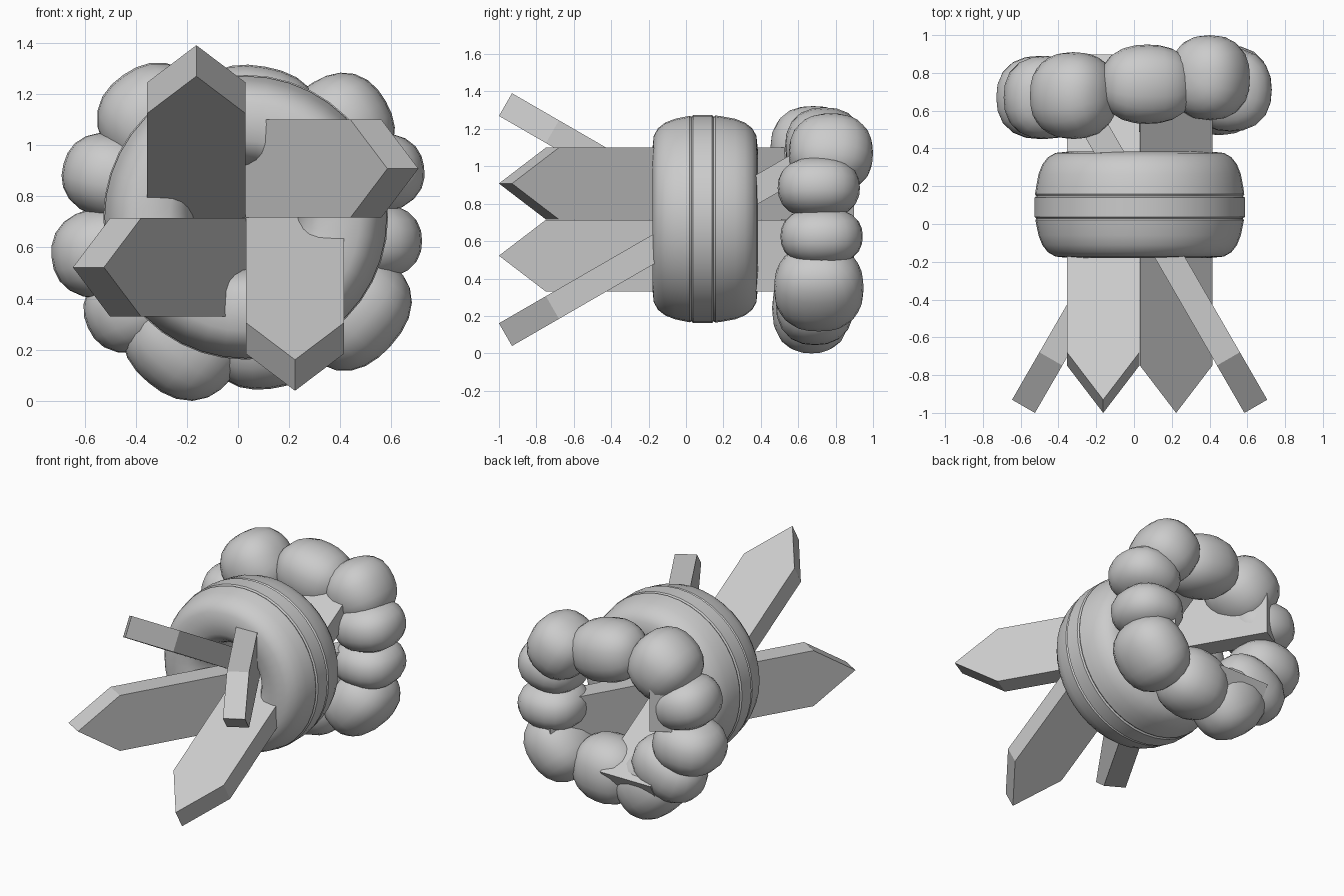
import bpy, bmesh
from math import sin, cos, pi, radians, copysign
from mathutils import Matrix

if "Cube" in bpy.data.objects:
    bpy.data.objects.remove(bpy.data.objects["Cube"])

CX, CZ = 0.03, 0.718          # axis of the ring and pinwheel of planks


def make(name, bm, smooth=False):
    bmesh.ops.recalc_face_normals(bm, faces=bm.faces)
    me = bpy.data.meshes.new(name)
    bm.to_mesh(me)
    bm.free()
    ob = bpy.data.objects.new(name, me)
    bpy.context.collection.objects.link(ob)
    if smooth:
        bpy.ops.object.select_all(action='DESELECT')
        ob.select_set(True)
        bpy.context.view_layer.objects.active = ob
        bpy.ops.object.shade_smooth_by_angle(angle=radians(35))
    return ob


# Fat ring: a squarish oval section with two shallow grooves, lathed about y
def ring():
    def sq(v, e):
        return copysign(abs(v) ** e, v)
    prof = []
    for i in range(24):
        a = 2 * pi * i / 24 - pi / 2
        prof.append((0.372 + 0.180 * sq(cos(a), 0.66), 0.102 + 0.282 * sq(sin(a), 0.8)))
    outer = [p for p in prof if p[0] > 0.372 and not 0.0 < p[1] < 0.18]
    inner = [p for p in prof if p[0] <= 0.372]
    band = [(0.552, 0.02), (0.547, 0.03), (0.557, 0.038),
            (0.557, 0.139), (0.547, 0.147), (0.554, 0.158)]
    loop = sorted(outer + band, key=lambda p: p[1])
    loop += sorted(inner, key=lambda p: -p[1])
    n, m = 40, len(loop)
    bm = bmesh.new()
    rows = [[bm.verts.new((CX + r * cos(2 * pi * k / n), y, CZ + r * sin(2 * pi * k / n)))
             for r, y in loop] for k in range(n)]
    for k in range(n):
        a, b = rows[k], rows[(k + 1) % n]
        for j in range(m):
            bm.faces.new((a[j], a[(j + 1) % m], b[(j + 1) % m], b[j]))
    bmesh.ops.remove_doubles(bm, verts=bm.verts, dist=0.001)
    make("fat_ring", bm, True)


# Pointed plank, tilted 30 degrees, crossing the ring axis; four turned copies
def plank(name, turn):
    w, t = 0.192, 0.07
    front, back, tip = -1.23, 0.88, 0.29
    outline = [(-w, back), (w, back), (w, front + tip), (0, front), (-w, front + tip)]
    bm = bmesh.new()
    f = bm.faces.new([bm.verts.new((x, y, -t)) for x, y in outline])
    ext = bmesh.ops.extrude_face_region(bm, geom=[f], use_keep_orig=True)
    bmesh.ops.translate(bm, vec=(0, 0, 2 * t),
                        verts=[v for v in ext['geom'] if isinstance(v, bmesh.types.BMVert)])
    mat = (Matrix.Translation((CX, 0.1, CZ - 0.003)) @ Matrix.Rotation(turn, 4, 'Y')
           @ Matrix.Translation((-0.193, 0, 0)) @ Matrix.Rotation(radians(-30), 4, 'X'))
    bmesh.ops.transform(bm, matrix=mat, verts=bm.verts)
    make(name, bm)


# Rounded lump: ellipsoid turned in the front plane (radial, depth, tangent)
def lump(i, x, y, z, a, b, c, deg):
    bm = bmesh.new()
    bmesh.ops.create_uvsphere(bm, u_segments=20, v_segments=12, radius=1)
    for v in bm.verts:        # slightly boxy roundness
        v.co /= sum(abs(q) ** 2.35 for q in v.co) ** (1 / 2.35)
    mat = (Matrix.Translation((x, y, z)) @ Matrix.Rotation(radians(-deg), 4, 'Y')
           @ Matrix.Diagonal((a, b, c, 1)))
    bmesh.ops.transform(bm, matrix=mat, verts=bm.verts)
    make(f"lump_{i}", bm, True)


ring()
for i, side in enumerate(("top", "right", "bottom", "left")):
    plank(f"{side}_plank", i * pi / 2)

# Wreath of lumps at the back: x, y, z, radial half, depth half, tangent half, angle
LUMPS = [
    (0.51, 0.71, 0.885, 0.22, 0.22, 0.16, 8),
    (0.50, 0.725, 0.625, 0.22, 0.22, 0.155, 0),
    (0.45, 0.71, 0.35, 0.20, 0.24, 0.24, -42),
    (0.40, 0.775, 1.07, 0.205, 0.225, 0.205, 30),
    (0.07, 0.74, 1.11, 0.20, 0.21, 0.25, 80),
    (-0.32, 0.68, 1.09, 0.225, 0.23, 0.22, 125),
    (-0.47, 0.67, 0.87, 0.22, 0.22, 0.17, 165),
    (-0.50, 0.67, 0.58, 0.23, 0.22, 0.18, 185),
    (-0.36, 0.69, 0.39, 0.25, 0.20, 0.18, 205),
    (-0.21, 0.67, 0.24, 0.22, 0.21, 0.24, 230),
    (0.10, 0.69, 0.265, 0.22, 0.21, 0.23, 277),
]
for i, l in enumerate(LUMPS):
    lump(i + 1, *l)
